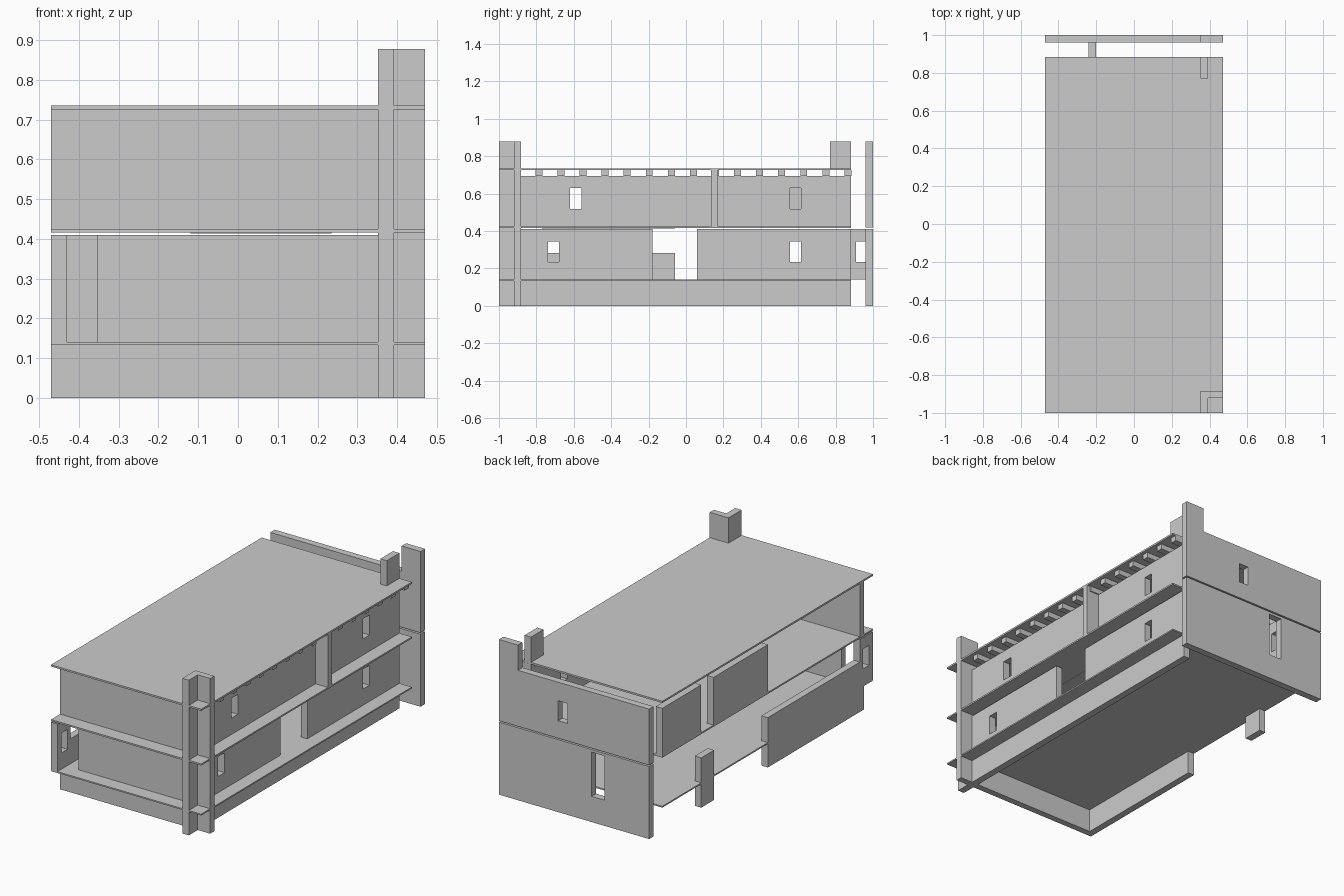
import bpy, bmesh

if "Cube" in bpy.data.objects:
    bpy.data.objects.remove(bpy.data.objects["Cube"])


def add_box(bm, x0, x1, y0, y1, z0, z1):
    v = [bm.verts.new((x, y, z)) for x in (x0, x1) for y in (y0, y1) for z in (z0, z1)]
    for f in ((0, 1, 3, 2), (4, 6, 7, 5), (0, 4, 5, 1), (2, 3, 7, 6), (0, 2, 6, 4), (1, 5, 7, 3)):
        bm.faces.new([v[i] for i in f])


def boxes(name, *items):
    bm = bmesh.new()
    for b in items:
        add_box(bm, *b)
    me = bpy.data.meshes.new(name)
    bm.to_mesh(me)
    bm.free()
    ob = bpy.data.objects.new(name, me)
    bpy.context.collection.objects.link(ob)
    return ob


def prism(name, outline, z0, z1):
    bm = bmesh.new()
    f = bm.faces.new([bm.verts.new((x, y, z0)) for x, y in outline])
    top = bmesh.ops.extrude_face_region(bm, geom=[f])["geom"]
    bmesh.ops.translate(bm, verts=[g for g in top if isinstance(g, bmesh.types.BMVert)], vec=(0, 0, z1 - z0))
    bmesh.ops.recalc_face_normals(bm, faces=bm.faces)
    me = bpy.data.meshes.new(name)
    bm.to_mesh(me)
    bm.free()
    ob = bpy.data.objects.new(name, me)
    bpy.context.collection.objects.link(ob)
    return ob


def cut(ob, *holes):
    c = boxes(ob.name + "_cutter", *holes)
    c.hide_render = True
    c.hide_viewport = True
    c.display_type = 'WIRE'
    m = ob.modifiers.new("openings", 'BOOLEAN')
    m.operation = 'DIFFERENCE'
    m.solver = 'EXACT'
    m.object = c


W, Y0, Y1 = 0.47, -1.0, 0.883      # half width, slab front and back
XI, XO = 0.352, 0.392              # right wall planes
FO, FI = -0.92, -0.883             # front wall planes

# Floor, middle and roof slabs, plus the thin stair plate
for name, z0, z1 in (("floor_slab", .133, .141), ("middle_slab", .416, .425), ("roof_slab", .725, .735)):
    boxes(name, (-W, W, Y0, Y1, z0, z1))
boxes("stair_plate", (-.12, .235, -.77, -.06, .413, .416))

# Front walls
boxes("front_base", (-W, XI, FO, FI, 0, .133))
boxes("front_lower_wall", (-.355, XI, FO, FI, .141, .41))
boxes("front_upper_wall", (-W, XI, FO, FI, .425, .725))

# Right walls with windows and a doorway
boxes("right_base", (XI, XO, FI, Y1, 0, .133))
lower = boxes("right_lower_front_wall", (XI, XO, FI, -.18, .141, .41))
cut(lower, (.3, .44, -.737, -.68, .233, .345))
lower = boxes("right_lower_back_wall", (XI, XO, .06, Y1, .141, .41))
cut(lower, (.3, .44, .557, .615, .233, .345))
upper = boxes("right_upper_wall", (XI, XO, FI, Y1, .425, .695))
cut(upper, (.3, .44, -.62, -.56, .517, .63), (.3, .44, .557, .615, .517, .63))
boxes("right_buttress", (XO, W, .133, .17, .425, .725))

# Row of roof beam ends
for i in range(15):
    y = -.805 + .118 * i
    boxes("beam_end", (XI, .45, y, y + .037, .695, .725))

# Corner pillar and parapets
prism("corner_pillar", [(XI, Y0), (XO, Y0), (XO, FO), (W, FO), (W, FI), (XI, FI)], 0, .878)
boxes("rear_parapet", (XI, XO, .77, Y1, .735, .878))

# Detached back wall in two storeys, with tower strip
back = boxes("back_lower_wall", (-W, W, .96, 1, 0, .41))
cut(back, (-.19, -.11, .9, 1.1, .145, .395))
back = prism("back_upper_wall", [(-W, .96), (W, .96), (W, 1), (-W, 1)], .418, .735)
cut(back, (.04, .10, .9, 1.1, .517, .63))
boxes("back_tower", (XI, W, .96, 1, .735, .878))

# Small side screens with windows
screen = boxes("rear_screen", (-.24, -.2, Y1, .96, .141, .41))
cut(screen, (-.3, -.1, .91, .965, .233, .345))
screen = boxes("front_left_screen", (-W, -.43, Y0, FI, .141, .41))
cut(screen, (-.5, -.4, -.965, -.91, .233, .345))

# Left side: low wall, post and upper wall panels
boxes("left_low_wall", (-W, -.43, FI, -.06, 0, .282))
boxes("left_post", (-W, -.43, .42, .535, 0, .282))
boxes("left_upper_back_panel", (-W, -.43, .535, Y1, .425, .695))
boxes("left_upper_middle_panel", (-W, -.43, -.06, .425, .425, .695))
